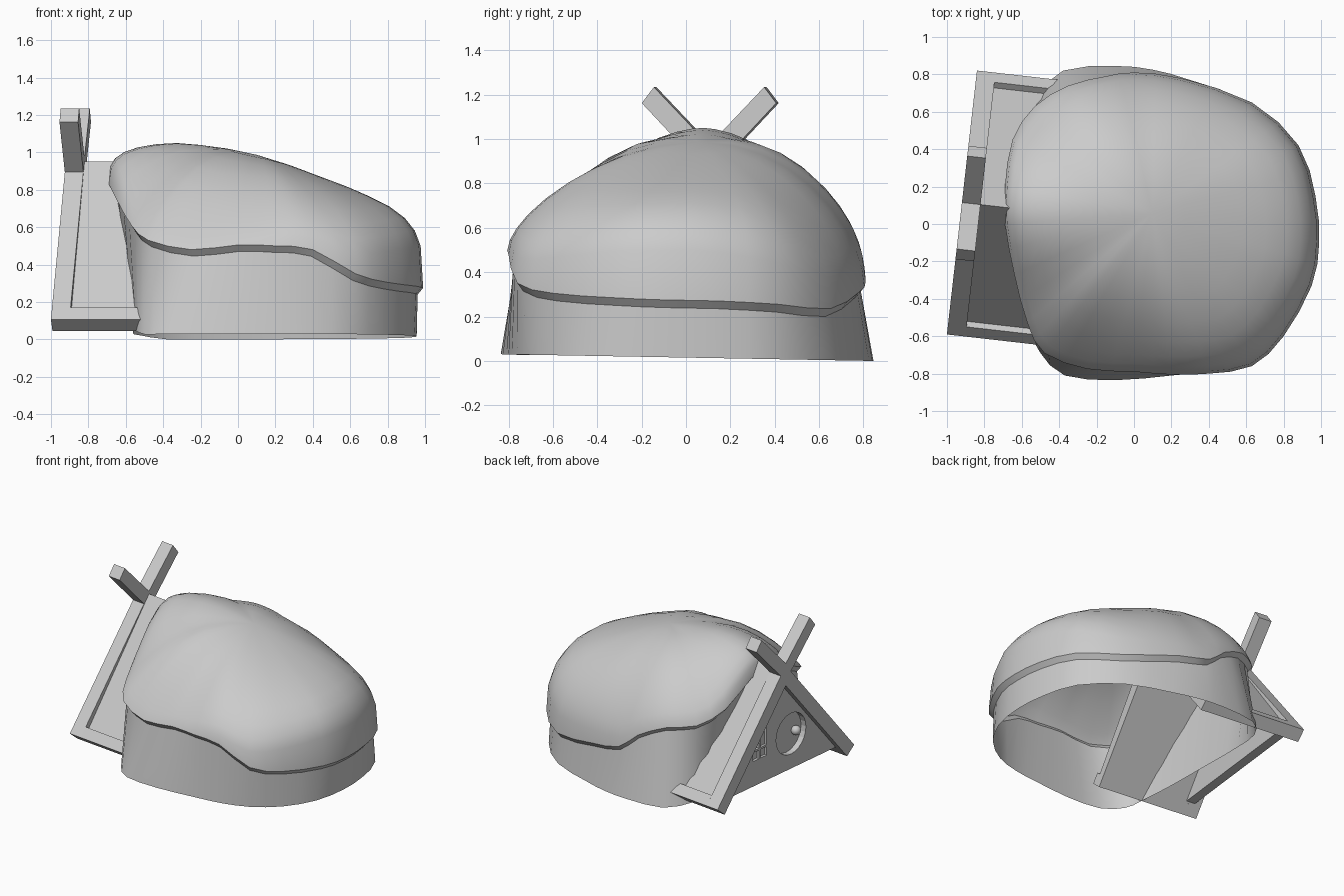
import bpy, bmesh, math
from mathutils import Matrix, Vector

if "Cube" in bpy.data.objects:
    bpy.data.objects.remove(bpy.data.objects["Cube"])


def make_object(name, bm, matrix=None, smooth=None):
    bmesh.ops.recalc_face_normals(bm, faces=bm.faces)
    me = bpy.data.meshes.new(name)
    bm.to_mesh(me)
    bm.free()
    ob = bpy.data.objects.new(name, me)
    bpy.context.collection.objects.link(ob)
    if matrix:
        ob.matrix_world = matrix
    if smooth:
        bpy.ops.object.select_all(action='DESELECT')
        bpy.context.view_layer.objects.active = ob
        ob.select_set(True)
        bpy.ops.object.shade_smooth_by_angle(angle=math.radians(smooth))
    return ob


def loft(name, rings, close=False, smooth=35):
    bm = bmesh.new()
    vr = [[bm.verts.new(p) for p in ring] for ring in rings]
    n = len(rings[0])
    for a, b in zip(vr, vr[1:]):
        for i in range(n):
            j = (i + 1) % n
            bm.faces.new((a[i], a[j], b[j], b[i]))
    if close:
        tip = bm.verts.new(close)
        for i in range(n):
            bm.faces.new((vr[-1][i], vr[-1][(i + 1) % n], tip))
    return make_object(name, bm, smooth=smooth)


# Rim of the turf mound (x, y, z), going round from the +x end
RIM = [Vector(p) for p in [
    (.99, -.1, .275), (.95, -.33, .285), (.8, -.6, .305), (.63, -.76, .35),
    (.4, -.8, .48), (.2, -.805, .5), (-.0, -.79, .505), (-.25, -.775, .48),
    (-.48, -.69, .53), (-.57, -.53, .61), (-.64, -.27, .73), (-.69, 0, .83),
    (-.69, .2, .83), (-.65, .45, .68), (-.53, .63, .59), (-.35, .74, .57),
    (-.15, .79, .48), (0, .81, .36), (.25, .78, .31), (.63, .65, .235),
    (.88, .42, .255), (.97, .15, .27)]]
# Matching ground line of the wall (x, y)
GROUND = [Vector((x, y, max(0, .015 - .018 * y + (.02 if x < -.5 else 0)))) for x, y in [
    (.955, -.1), (.91, -.36), (.78, -.58), (.6, -.72), (.4, -.785), (.2, -.81),
    (-.1, -.835), (-.37, -.81), (-.5, -.69), (-.545, -.57), (-.56, -.3), (-.56, 0),
    (-.56, .2), (-.555, .45), (-.53, .66), (-.38, .82), (-.1, .845), (.1, .825),
    (.3, .77), (.62, .65), (.86, .42), (.94, .15)]]


def catmull(pts, steps):
    out, n = [], len(pts)
    for i in range(n):
        a, b, c, d = (pts[(i + k) % n] for k in (-1, 0, 1, 2))
        for s in range(steps):
            t = s / steps
            out.append(.5 * (2 * b + (c - a) * t + (2 * a - 5 * b + 4 * c - d) * t * t
                             + (3 * b - a - 3 * c + d) * t ** 3))
    return out


def interp(table, x):
    for (x0, z0), (x1, z1) in zip(table, table[1:]):
        if x <= x1:
            t = max(0, (x - x0) / (x1 - x0))
            return z0 + (z1 - z0) * t
    return table[-1][1]


# Crest height along x, and roundness of the mound by direction in degrees
CREST = [(-.7, 1.1), (-.35, 1.075), (-.15, 1.04), (0, 1.012), (.2, .962), (.45, .885), (.7, .82), (1, .76)]
ROUND = [(0, 3.8), (25, 3), (45, 2.3), (90, 1.75), (120, 1.5), (145, 1.5), (180, 3), (215, 1.3),
         (245, 1.2), (270, 1.35), (295, 2), (315, 2.8), (340, 3.7), (360, 3.8)]
CX, CY = .1, .06
rim = catmull(RIM, 2)


def cap_point(p, u):
    th = math.degrees(math.atan2(p.y - CY, p.x - CX)) % 360
    power = interp(ROUND, th) * u + 2 * (1 - u)
    x, y = CX + (p.x - CX) * u, CY + (p.y - CY) * u
    g = max(0, 1 - u ** power) ** (1 / power)
    return Vector((x, y, p.z + (interp(CREST, x) - p.z) * g))


# Turf cap with a small lip turned in underneath
lip = []
for p in rim:
    d = Vector((p.x - CX, p.y - CY, 0)).normalized()
    lip.append(p - d * .03 - Vector((0, 0, .035)))
rings = [lip] + [[cap_point(p, u) for p in rim]
                 for u in (1, .985, .95, .89, .8, .68, .54, .38, .2)]
loft("turf_cap", rings, close=(CX, CY, interp(CREST, CX)))

# Wall band below the cap, open at the bottom
loft("mound_wall", [catmull(GROUND, 2), lip])

# Gable entrance, turned slightly; local x runs from the gable face inward
GABLE = Matrix.Translation((-.92, .115, 0)) @ Matrix.Rotation(math.radians(-6.5), 4, 'Z')


def prism(name, poly, x0, x1, side=1):
    bm = bmesh.new()
    a = [bm.verts.new((x0, y * side, z)) for y, z in poly]
    b = [bm.verts.new((x1, y * side, z)) for y, z in poly]
    bm.faces.new(a)
    bm.faces.new(b)
    for i in range(len(poly)):
        j = (i + 1) % len(poly)
        bm.faces.new((a[i], a[j], b[j], b[i]))
    return make_object(name, bm, GABLE)


for side, tag in ((1, "left"), (-1, "right")):
    # front rafter, crossing tip, eave rail, recessed roof slab
    prism("rafter_" + tag, [(-.71, .107), (-.636, .045), (0, .803), (0, .957)], 0, .1, side)
    prism("rafter_tip_" + tag, [(-.25, 1.234), (-.305, 1.162), (-.03, .87), (.05, .92)], 0, .1, side)
    prism("eave_rail_" + tag, [(-.71, .107), (-.636, .045), (-.584, .108), (-.658, .17)], .1, .8, side)
    prism("roof_slab_" + tag, [(-.63, .143), (-.584, .108), (0, .803), (0, .952)], .1, .8, side)

# Gable panel with pockets cut for the round door and the window panes
panel = prism("gable_panel", [(-.62, .12), (.62, .12), (0, .86)], .05, .12)
DY, DZ, DR = -.11, .385, .155
door = prism("door_cutter", [(DY + DR * math.cos(math.tau * i / 24), DZ + DR * math.sin(math.tau * i / 24))
                             for i in range(24)], .02, .095)


def head(y):
    return .6 - (y - .14) * 1.05


cutters = [door]
for ya, yb in ((.145, .208), (.222, .285)):
    cutters.append(prism("pane_cutter", [(ya, .31), (yb, .31), (yb, .375), (ya, .375)], .02, .07))
    cutters.append(prism("pane_cutter", [(ya, .39), (yb, .39), (yb, head(yb)), (ya, head(ya))], .02, .07))
for c in cutters:
    c.hide_render = True
    c.hide_viewport = True
    m = panel.modifiers.new("pocket", 'BOOLEAN')
    m.operation = 'DIFFERENCE'
    m.solver = 'EXACT'
    m.object = c

# Door knob
bm = bmesh.new()
bmesh.ops.create_uvsphere(bm, u_segments=16, v_segments=10, radius=.035)
make_object("door_knob", bm, GABLE @ Matrix.Translation((.075, -.19, .375)), smooth=60)
